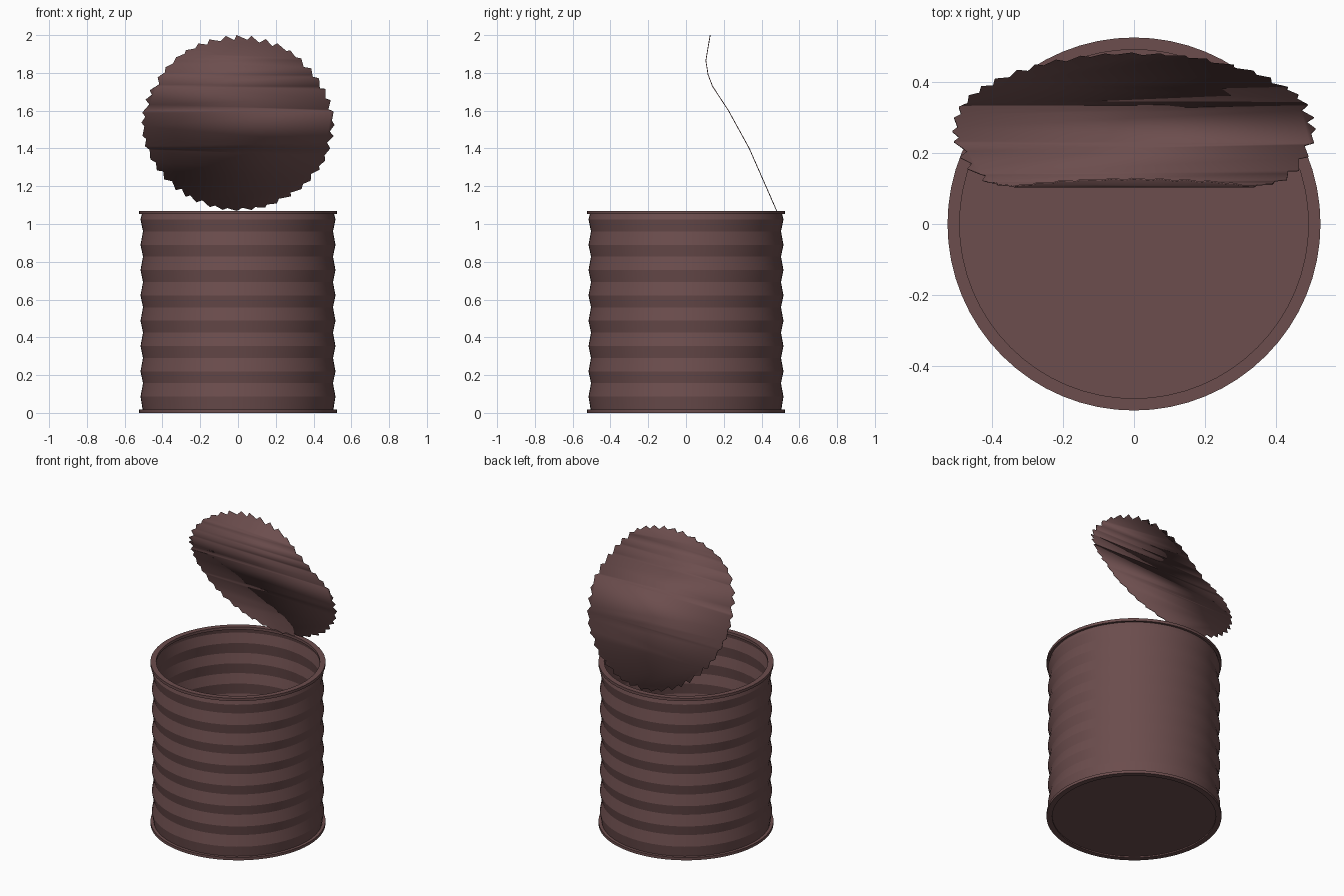
import bpy, bmesh, math, random

if "Cube" in bpy.data.objects:
    bpy.data.objects.remove(bpy.data.objects["Cube"])

random.seed(7)
SIDES = 64
HEIGHT = 1.07

tin = bpy.data.materials.new("brown_tin")
tin.diffuse_color = (0.15, 0.075, 0.075, 1)
tin.use_nodes = True
tin.node_tree.nodes["Principled BSDF"].inputs["Base Color"].default_value = tin.diffuse_color


def finish(bm, name, angle):
    bmesh.ops.recalc_face_normals(bm, faces=bm.faces)
    mesh = bpy.data.meshes.new(name)
    bm.to_mesh(mesh)
    bm.free()
    obj = bpy.data.objects.new(name, mesh)
    bpy.context.collection.objects.link(obj)
    mesh.materials.append(tin)
    bpy.ops.object.select_all(action='DESELECT')
    bpy.context.view_layer.objects.active = obj
    obj.select_set(True)
    bpy.ops.object.shade_smooth_by_angle(angle=math.radians(angle))
    return obj


def lathe(name, profile, closed=False):
    """Revolve (radius, z) points around z; radius 0 becomes a pole."""
    bm = bmesh.new()
    rings = []
    for r, z in profile:
        if r == 0:
            rings.append([bm.verts.new((0, 0, z))] * SIDES)
        else:
            rings.append([bm.verts.new((r * math.cos(2 * math.pi * i / SIDES),
                                        r * math.sin(2 * math.pi * i / SIDES), z))
                          for i in range(SIDES)])
    pairs = list(zip(rings, rings[1:]))
    if closed:
        pairs.append((rings[-1], rings[0]))
    for a, b in pairs:
        for i in range(SIDES):
            j = (i + 1) % SIDES
            corners = list(dict.fromkeys((a[i], a[j], b[j], b[i])))
            bm.faces.new(corners)
    return finish(bm, name, 12)


# Ribbed wall: zigzag outside, same zigzag inside
ribs = [(0.505, 0.018)]
for k in range(8):
    z = 0.086 + 0.134 * k
    ribs.append((0.516, z))
    if k < 7:
        ribs.append((0.503, z + 0.071))
ribs.append((0.508, 1.056))
inside = [(r - 0.008, z) for r, z in reversed(ribs)]
lathe("can_wall", ribs + inside, closed=True)

# Rolled rims at both ends
for name, z0, z1 in (("top_rim", HEIGHT - 0.018, HEIGHT), ("bottom_rim", 0.0, 0.018)):
    lathe(name, [(0.49, z0), (0.524, z0), (0.524, z1), (0.49, z1)], closed=True)

# Recessed floor
lathe("can_floor", [(0, 0.008), (0.492, 0.008), (0.492, 0.016), (0, 0.016)])

# Lid: jagged disc, creased across and bent forward along a side path (y, z)
path = [(0.48, 1.07), (0.335, 1.4), (0.225, 1.6), (0.14, 1.73),
        (0.117, 1.79), (0.105, 1.865), (0.128, 2.0)]
lengths = [0.0]
for p, q in zip(path, path[1:]):
    lengths.append(lengths[-1] + math.dist(p, q))
radius = lengths[-1] / 2

bm = bmesh.new()
TEETH = 44
rim = []
for i in range(TEETH):
    for shift, r in ((0.0, radius), (0.3, radius - random.uniform(0.012, 0.03))):
        a = 2 * math.pi * (i + shift + random.uniform(-0.12, 0.12)) / TEETH
        rim.append(bm.verts.new((r * math.sin(a), radius - r * math.cos(a), 0)))
bm.faces.new(rim)
for s in lengths[1:-1]:
    bmesh.ops.bisect_plane(bm, geom=bm.verts[:] + bm.edges[:] + bm.faces[:],
                           plane_co=(0, s, 0), plane_no=(0, 1, 0))
for v in bm.verts:
    s = min(max(v.co.y, 0), lengths[-1])
    k = max(i for i in range(len(path) - 1) if lengths[i] <= s + 1e-6)
    t = (s - lengths[k]) / (lengths[k + 1] - lengths[k])
    v.co.y = path[k][0] + t * (path[k + 1][0] - path[k][0])
    v.co.z = path[k][1] + t * (path[k + 1][1] - path[k][1])
lid = finish(bm, "bent_lid", 5)
sheet = lid.modifiers.new("sheet_thickness", 'SOLIDIFY')
sheet.thickness = 0.004
sheet.offset = 0
